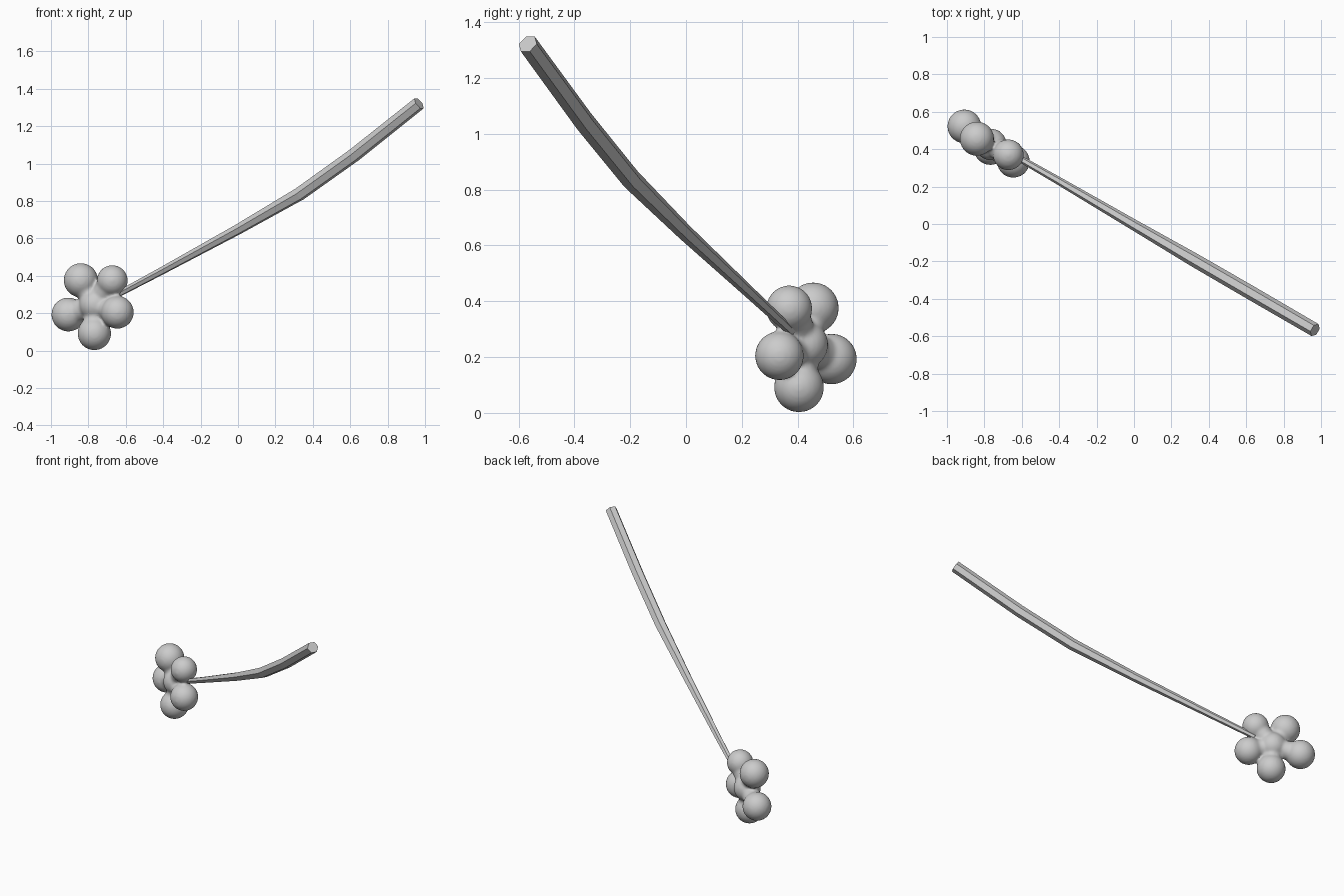
import bpy, bmesh
from math import cos, sin, pi
from mathutils import Vector, Matrix

if "Cube" in bpy.data.objects:
    bpy.data.objects.remove(bpy.data.objects["Cube"])


def make_object(name, bm):
    mesh = bpy.data.meshes.new(name)
    bm.to_mesh(mesh)
    bm.free()
    ob = bpy.data.objects.new(name, mesh)
    bpy.context.collection.objects.link(ob)
    return ob


def add_ball(bm, centre, radius):
    bmesh.ops.create_uvsphere(bm, u_segments=32, v_segments=16, radius=radius,
                              matrix=Matrix.Translation(centre))


def add_neck(bm, a, b, r1, r2):
    d = b - a
    rot = d.to_track_quat('Z', 'Y').to_matrix().to_4x4()
    bmesh.ops.create_cone(bm, cap_ends=True, segments=24, radius1=r1, radius2=r2,
                          depth=d.length, matrix=Matrix.Translation((a + b) / 2) @ rot)


# flower head: five round petals joined by necks to a central boss
centre = Vector((-0.765, 0.425, 0.245))
petals = [((-0.907, 0.522, 0.193), 0.091), ((-0.840, 0.456, 0.376), 0.092),
          ((-0.672, 0.370, 0.374), 0.083), ((-0.645, 0.335, 0.205), 0.088),
          ((-0.768, 0.405, 0.092), 0.090)]
bm = bmesh.new()
add_ball(bm, centre, 0.085)
for pos, r in petals:
    p = Vector(pos)
    add_ball(bm, p, r)
    add_neck(bm, centre, p, 0.05, 0.068)
flower = make_object("flower_head", bm)
remesh = flower.modifiers.new("fuse", 'REMESH')
remesh.mode = 'VOXEL'
remesh.voxel_size = 0.008
remesh.use_smooth_shade = True
smooth = flower.modifiers.new("soften", 'SMOOTH')
smooth.factor = 0.5
smooth.iterations = 10

# stem: tapered, gently bent hexagonal rod
path = [((0.968, -0.567, 1.322), 0.037), ((0.62, -0.365, 1.045), 0.038),
        ((0.33, -0.197, 0.838), 0.037), ((0.0, -0.005, 0.648), 0.029),
        ((-0.41, 0.235, 0.425), 0.021), ((-0.66, 0.378, 0.292), 0.017)]
pts = [Vector(p) for p, _ in path]
bm = bmesh.new()
rings = []
for i, (p, r) in enumerate(path):
    t = (pts[min(i + 1, len(pts) - 1)] - pts[max(i - 1, 0)]).normalized()
    side = t.cross(Vector((0, 0, 1))).normalized()
    up = side.cross(t)
    rings.append([bm.verts.new(pts[i] + r * (cos(k * pi / 3) * side + sin(k * pi / 3) * up))
                  for k in range(6)])
for a, b in zip(rings, rings[1:]):
    for k in range(6):
        j = (k + 1) % 6
        bm.faces.new((a[k], a[j], b[j], b[k]))
bm.faces.new(rings[0])
bm.faces.new(rings[-1])
bmesh.ops.recalc_face_normals(bm, faces=bm.faces)
make_object("stem", bm)
